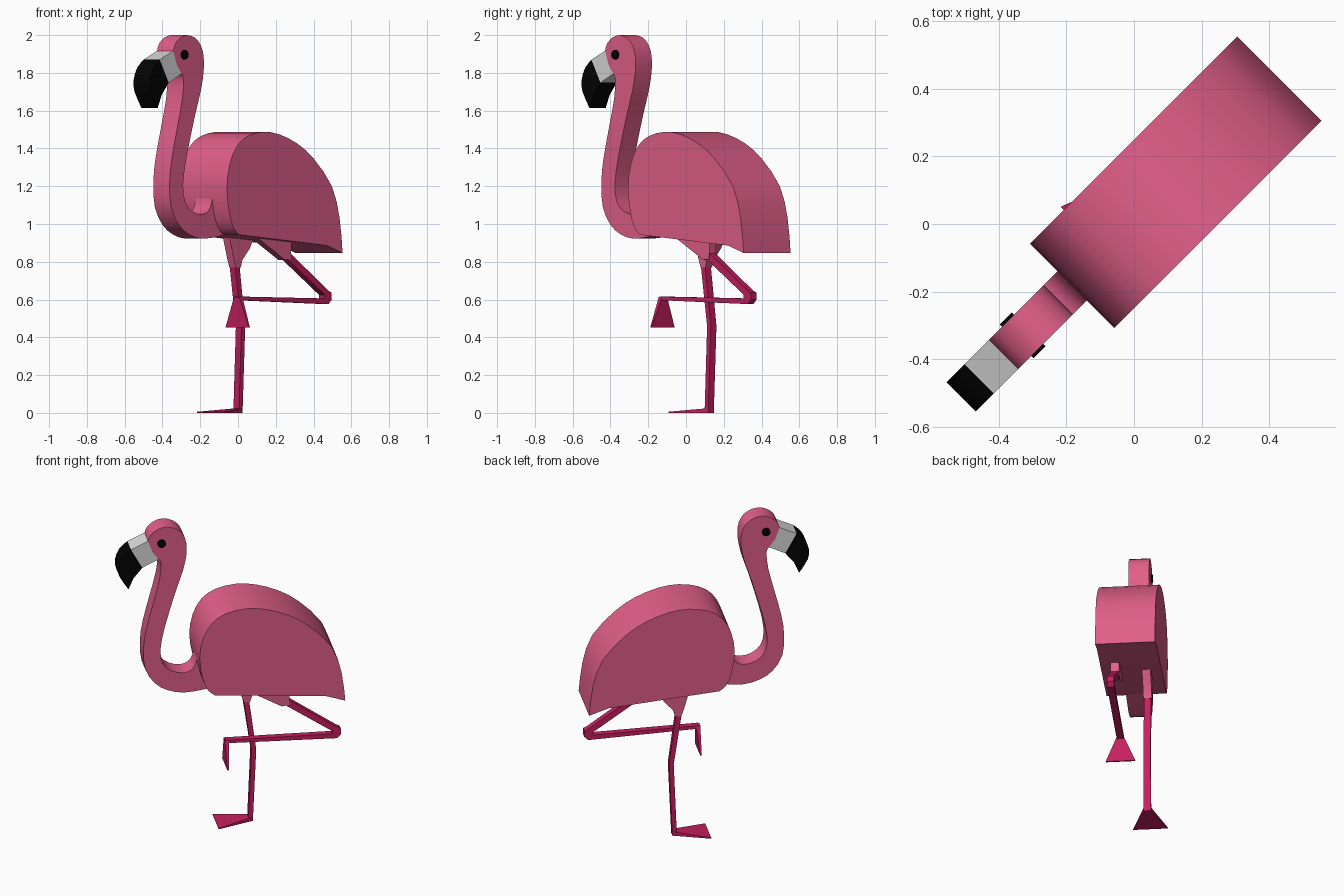
import bpy, bmesh, math
from mathutils import Vector

R2 = math.sqrt(0.5)


def material(name, rgb):
    m = bpy.data.materials.new(name)
    m.diffuse_color = (*rgb, 1.0)
    return m


PINK = material("feather pink", (0.76, 0.115, 0.255))
ROSE = material("leg magenta", (0.56, 0.014, 0.115))
GREY = material("beak grey", (0.70, 0.70, 0.70))
BLACK = material("black", (0.001, 0.001, 0.001))


def place(u, v, z):
    """u runs beak to tail, v runs sideways; the bird stands turned by 45 degrees."""
    return Vector(((u + v) * R2, (u - v) * R2, z))


def rounded(pts):
    """Adds a curved midpoint between neighbouring points of an open run."""
    p = [Vector(q) for q in pts]
    out = [tuple(p[0])]
    for i in range(len(p) - 1):
        before = p[i - 1] if i else p[i]
        after = p[i + 2] if i + 2 < len(p) else p[i + 1]
        out.append(tuple((9 * (p[i] + p[i + 1]) - before - after) / 16))
        out.append(tuple(p[i + 1]))
    return out


def slab(name, profile, half, mat, v=0.0, smooth=True):
    """Side profile (u, z) given a thickness; half may vary per point for tapering."""
    halves = half if isinstance(half, list) else [half] * len(profile)
    bm = bmesh.new()
    a = [bm.verts.new(place(u, v - h, z)) for (u, z), h in zip(profile, halves)]
    b = [bm.verts.new(place(u, v + h, z)) for (u, z), h in zip(profile, halves)]
    bm.faces.new(a)
    bm.faces.new(b[::-1])
    n = len(a)
    for i in range(n):
        j = (i + 1) % n
        bm.faces.new((a[j], a[i], b[i], b[j]))
    bmesh.ops.recalc_face_normals(bm, faces=bm.faces)
    me = bpy.data.meshes.new(name)
    bm.to_mesh(me)
    bm.free()
    me.materials.append(mat)
    ob = bpy.data.objects.new(name, me)
    bpy.context.collection.objects.link(ob)
    if smooth:
        bpy.ops.object.select_all(action='DESELECT')
        ob.select_set(True)
        bpy.context.view_layer.objects.active = ob
        bpy.ops.object.shade_smooth_by_angle(angle=math.radians(35))
    return ob


# Body
slab("body", rounded([
    (0.607, 0.847), (0.585, 1.03), (0.527, 1.20), (0.392, 1.345), (0.27, 1.425),
    (0.136, 1.474), (0.016, 1.488), (-0.104, 1.465), (-0.186, 1.41), (-0.238, 1.315),
    (-0.259, 1.19), (-0.241, 1.06), (-0.21, 0.98), (-0.168, 0.943)]) + [(0.49, 0.886)],
    0.176, PINK)

# Neck and head in one S-shaped profile
front = rounded([
    (-0.22, 0.932), (-0.333, 0.922), (-0.43, 0.946), (-0.505, 0.996),
    (-0.562, 1.09), (-0.573, 1.22), (-0.556, 1.35), (-0.513, 1.52), (-0.478, 1.66),
    (-0.468, 1.765), (-0.483, 1.795)])
back = rounded([
    (-0.545, 1.917), (-0.53, 1.955), (-0.49, 1.987), (-0.44, 2.0), (-0.382, 1.985),
    (-0.338, 1.945), (-0.318, 1.885), (-0.318, 1.81), (-0.338, 1.71), (-0.381, 1.58),
    (-0.443, 1.365), (-0.472, 1.21), (-0.455, 1.115), (-0.40, 1.065), (-0.333, 1.05),
    (-0.285, 1.068), (-0.258, 1.115), (-0.245, 1.20)])
slab("neck_and_head", [(-0.10, 0.955)] + front + [(-0.52, 1.845)] + back + [(-0.10, 1.20)],
     0.061, PINK)

# Beak: grey base and black hooked tip
slab("beak_base", [(-0.545, 1.917), (-0.647, 1.87), (-0.58, 1.748), (-0.483, 1.795),
                   (-0.52, 1.845)], 0.061, GREY, smooth=False)
slab("beak_tip", rounded([(-0.647, 1.87), (-0.694, 1.827), (-0.72, 1.764), (-0.714, 1.70),
                          (-0.662, 1.615)]) + [(-0.632, 1.684), (-0.58, 1.748)], 0.061, BLACK)

# Eyes
disc = [(-0.465 + 0.025 * math.cos(k * math.tau / 16),
         1.896 + 0.025 * math.sin(k * math.tau / 16)) for k in range(16)]
for side, label in ((1, "right"), (-1, "left")):
    slab(f"eye_{label}", disc, 0.0048, BLACK, v=side * 0.0655)

# Standing leg: thigh, shank, webbed foot
V = 0.087
slab("standing_thigh", [(-0.01, 0.96), (0.03, 0.82), (0.047, 0.77), (0.083, 0.77),
                        (0.095, 0.81), (0.15, 0.87), (0.20, 0.96)], 0.025, PINK, v=-V)
slab("standing_leg", [(0.042, 0.80), (0.092, 0.46), (0.073, 0.0), (0.10, 0.0),
                      (0.12, 0.46), (0.075, 0.80)], 0.021, ROSE, v=-V)
slab("standing_foot", [(0.10, 0.0), (-0.117, 0.0), (-0.117, 0.006), (0.10, 0.025)],
     [0.02, 0.102, 0.102, 0.02], ROSE, v=-V, smooth=False)

# Raised leg: thigh, folded shank, hanging foot
slab("raised_thigh", [(0.06, 0.97), (0.02, 0.935), (0.24, 0.81), (0.285, 0.815),
                      (0.29, 0.95)], 0.025, PINK, v=V)
slab("raised_leg", [(0.25, 0.84), (0.265, 0.812), (0.54, 0.625), (0.54, 0.606),
                    (-0.09, 0.616), (-0.098, 0.597), (0.57, 0.576), (0.594, 0.60),
                    (0.592, 0.637), (0.57, 0.647), (0.285, 0.845)], 0.021, ROSE, v=V)
slab("raised_foot", [(-0.097, 0.614), (-0.094, 0.452), (-0.085, 0.452), (-0.073, 0.612)],
     [0.02, 0.087, 0.087, 0.02], ROSE, v=V, smooth=False)
